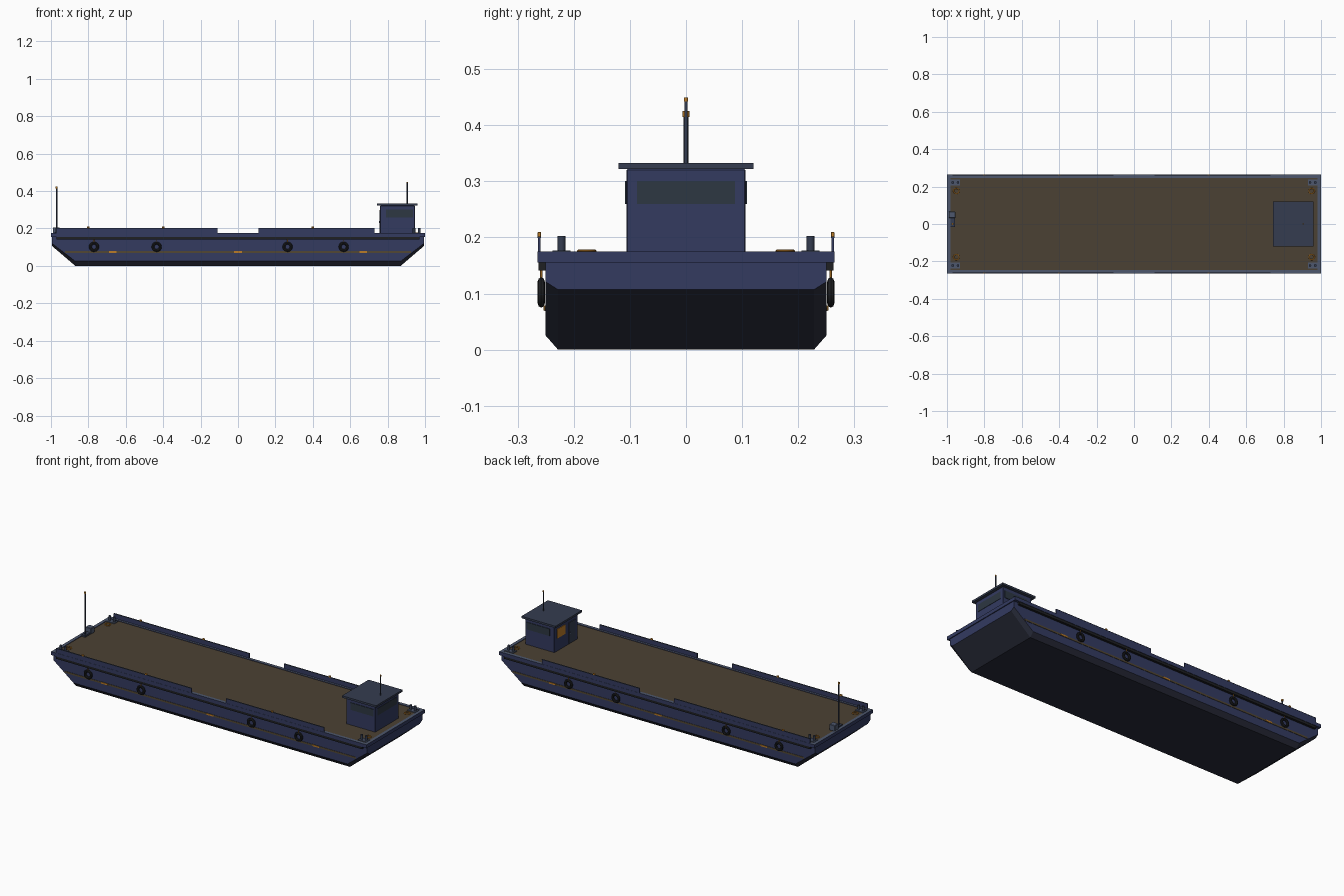
import bpy, bmesh, math
from mathutils import Matrix

if "Cube" in bpy.data.objects:
    bpy.data.objects.remove(bpy.data.objects["Cube"])


def material(name, rgb):
    m = bpy.data.materials.new(name)
    m.use_nodes = True
    m.diffuse_color = (*rgb, 1)
    m.node_tree.nodes["Principled BSDF"].inputs["Base Color"].default_value = (*rgb, 1)
    return m


BLUE = material("navy blue", (0.033, 0.043, 0.118))
SLATE = material("slate grey", (0.035, 0.046, 0.08))
STEEL = material("pale steel", (0.075, 0.097, 0.155))
DARK = material("bottom slate", (0.022, 0.025, 0.043))
RUBBER = material("rubber", (0.013, 0.014, 0.016))
DECK = material("deck brown", (0.071, 0.053, 0.033))
OLIVE = material("olive stripe", (0.085, 0.063, 0.034))
AMBER = material("amber", (0.5, 0.2, 0.02))
GLASS = material("dark glass", (0.026, 0.038, 0.054))


def finish(name, bm, *mats):
    bmesh.ops.recalc_face_normals(bm, faces=bm.faces)
    me = bpy.data.meshes.new(name)
    bm.to_mesh(me)
    bm.free()
    for m in mats:
        me.materials.append(m)
    ob = bpy.data.objects.new(name, me)
    bpy.context.collection.objects.link(ob)
    return ob


def box(name, x, y, z, mat, bevel=0):
    """Box from (min, max) pairs on each axis."""
    bm = bmesh.new()
    bmesh.ops.create_cube(bm, size=1)
    for v in bm.verts:
        v.co = [(a + b) / 2 + c * (b - a) for (a, b), c in zip((x, y, z), v.co)]
    if bevel:
        bmesh.ops.bevel(bm, geom=bm.edges[:], offset=bevel, segments=1, affect='EDGES')
    return finish(name, bm, mat)


def rod(name, x, y, z0, z1, r, mat, sides=12):
    bm = bmesh.new()
    bmesh.ops.create_cone(bm, cap_ends=True, segments=sides, radius1=r, radius2=r,
                          depth=z1 - z0, matrix=Matrix.Translation((x, y, (z0 + z1) / 2)))
    ob = finish(name, bm, mat)
    for p in ob.data.polygons:
        p.use_smooth = len(p.vertices) == 4


def ring(name, centre, r, tube, mat, upright=False, squash=1.0):
    bpy.ops.mesh.primitive_torus_add(
        location=centre, rotation=(math.pi / 2 if upright else 0, 0, 0),
        major_radius=r, minor_radius=tube, major_segments=20, minor_segments=8)
    ob = bpy.context.object
    ob.name = name
    ob.scale.z = squash
    ob.data.materials.append(mat)
    bpy.ops.object.shade_smooth_by_angle(angle=math.radians(40))


# Hull lofted through four stations: x, keel height, chamfer height
bm = bmesh.new()
loops = []
for x, keel, cham in ((-0.995, 0.107, 0.014), (-0.87, 0, 0.025), (0.87, 0, 0.025), (0.995, 0.107, 0.014)):
    half = [(0.25, 0.165), (0.25, keel + cham), (0.228, keel)]
    section = half + [(-y, z) for y, z in reversed(half)]
    loops.append([bm.verts.new((x, y, z)) for y, z in section])
for a, b in zip(loops, loops[1:]):
    for i in range(6):
        j = (i + 1) % 6
        bm.faces.new((a[i], a[j], b[j], b[i]))
bm.faces.new(loops[0])
bm.faces.new(loops[-1])
hull = finish("hull", bm, BLUE, DARK)
for p in hull.data.polygons:
    p.material_index = 1 if p.normal.z < -0.1 else 0

# Deck and the rim around it
box("deck", (-0.985, 0.985), (-0.25, 0.25), (0.16, 0.172), DECK)
rim = []
for s in (-1, 1):
    ys = sorted((s * 0.247, s * 0.265))
    xs = sorted((s * 0.982, s * 1.0))
    rim.append(box("side_rim", (-1, 1), ys, (0.155, 0.175), BLUE))
    rim.append(box("end_rim", xs, (-0.247, 0.247), (0.155, 0.175), BLUE))
for ob in rim:
    ob.data.materials.append(STEEL)
    for p in ob.data.polygons:
        p.material_index = 1 if p.normal.z > 0.5 else 0

# Side fittings, repeated on both sides
for s in (-1, 1):
    def span(a, b):
        return sorted((s * a, s * b))

    box("rub_rail", (-0.97, 0.97), span(0.249, 0.263), (0.141, 0.155), RUBBER)
    box("waterline_stripe", (-0.925, 0.925), span(0.249, 0.252), (0.069, 0.079), OLIVE)
    for x in (-0.67, 0, 0.67):
        box("draft_mark", (x - 0.021, x + 0.021), span(0.249, 0.254), (0.07, 0.079), AMBER)
    for x0, x1 in ((-0.97, -0.11), (0.11, 0.73)):
        box("bulwark", (x0, x1), span(0.259, 0.264), (0.174, 0.2), BLUE)
        box("bulwark_cap", (x0, x1), span(0.2585, 0.2645), (0.199, 0.202), SLATE)
    for x in (-0.8, -0.4, 0.4):
        box("marker_lamp", (x - 0.007, x + 0.007), span(0.258, 0.265), (0.2, 0.21), AMBER, 0.0015)
    for x in (-0.77, -0.435, 0.265, 0.565):
        ring("tyre_fender", (x, s * 0.258, 0.102), 0.0195, 0.0075, RUBBER, True, 0.85)
        rod("fender_rope", x, s * 0.258, 0.124, 0.143, 0.0022, AMBER, 6)

    # Corner bollards and rope coils
    for e in (-1, 1):
        cx, cy = e * 0.955, s * 0.222
        box("bollard_base", (cx - 0.026, cx + 0.026), (cy - 0.016, cy + 0.016), (0.17, 0.177), STEEL)
        for dx in (-0.014, 0.014):
            rod("bollard_post", cx + dx, cy, 0.175, 0.203, 0.007, SLATE)
        ring("rope_coil", (e * 0.95, s * 0.177, 0.1755), 0.0145, 0.003, AMBER)

# Deckhouse
box("deckhouse", (0.76, 0.945), (-0.106, 0.106), (0.17, 0.322), BLUE, 0.002)
box("deckhouse_roof", (0.744, 0.96), (-0.12, 0.12), (0.322, 0.333), SLATE)
box("aft_window", (0.944, 0.947), (-0.087, 0.087), (0.26, 0.301), GLASS)
for s in (-1, 1):
    box("side_window", (0.79, 0.935), sorted((s * 0.105, s * 0.109)), (0.26, 0.301), GLASS)
box("lit_window", (0.757, 0.761), (0.012, 0.085), (0.245, 0.298), AMBER)
box("door", (0.756, 0.761), (-0.08, -0.02), (0.175, 0.295), SLATE)
rod("door_handle", 0.755, -0.028, 0.23, 0.24, 0.002, STEEL, 6)

# Roof aerial and bow mast with lamps
rod("aerial", 0.905, 0, 0.333, 0.445, 0.003, SLATE, 8)
rod("aerial_lamp", 0.905, 0, 0.442, 0.449, 0.0038, AMBER, 8)
rod("bow_mast", -0.97, 0, 0.17, 0.42, 0.0042, SLATE, 8)
rod("bow_lamp", -0.97, 0, 0.415, 0.425, 0.006, AMBER, 8)

# Bow winch
box("winch_body", (-0.99, -0.955), (0.032, 0.066), (0.172, 0.206), STEEL, 0.002)
box("winch_foot", (-0.982, -0.958), (-0.016, 0.032), (0.172, 0.182), SLATE)
